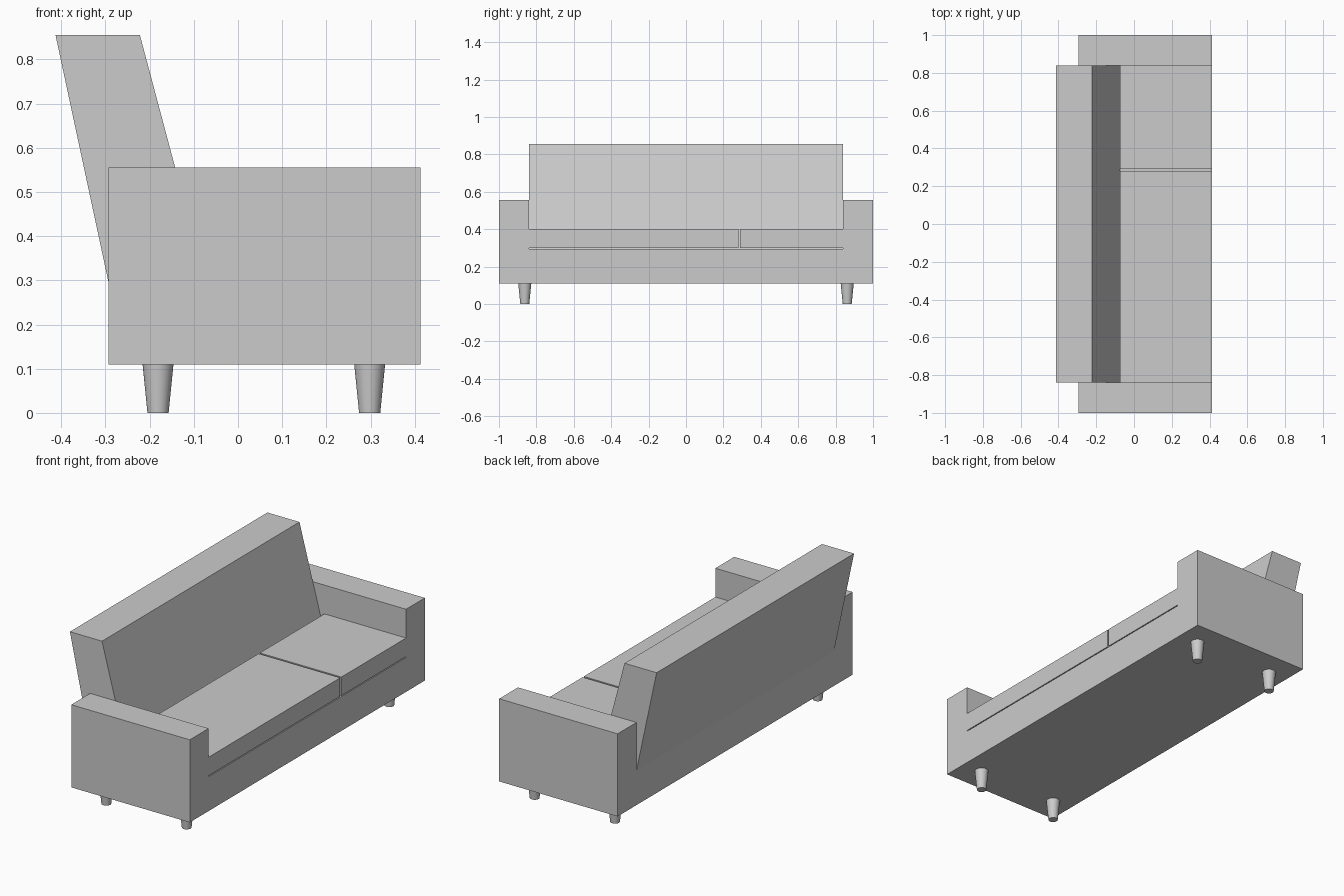
import bpy, bmesh
from mathutils import Vector

if "Cube" in bpy.data.objects:
    bpy.data.objects.remove(bpy.data.objects["Cube"])


def prism(name, profile, offset):
    """Extrude a planar profile along an offset vector."""
    bm = bmesh.new()
    face = bm.faces.new([bm.verts.new(p) for p in profile])
    new = bmesh.ops.extrude_face_region(bm, geom=[face])["geom"]
    bmesh.ops.translate(bm, vec=Vector(offset),
                        verts=[v for v in new if isinstance(v, bmesh.types.BMVert)])
    bmesh.ops.recalc_face_normals(bm, faces=bm.faces)
    mesh = bpy.data.meshes.new(name)
    bm.to_mesh(mesh)
    bm.free()
    obj = bpy.data.objects.new(name, mesh)
    bpy.context.collection.objects.link(obj)
    return obj


BACK, FRONT = -0.293, 0.413
INNER = 0.84
DECK, SEAT = 0.295, 0.40

# Base and both armrests as one U-shaped body
u = [(-1, 0.11), (1, 0.11), (1, 0.555), (INNER, 0.555),
     (INNER, DECK), (-INNER, DECK), (-INNER, 0.555), (-1, 0.555)]
prism("base_and_arms", [(BACK, y, z) for y, z in u], (FRONT - BACK, 0, 0))

# Slanted backrest between the arms
side = [(BACK, DECK), (-0.073, DECK), (-0.222, 0.855), (-0.413, 0.855)]
prism("backrest", [(x, -INNER, z) for x, z in side], (0, 2 * INNER, 0))

# Wide and narrow seat cushions, with thin gaps below and between
for name, y0, y1 in (("wide_seat_cushion", -INNER, 0.28),
                     ("narrow_seat_cushion", 0.29, INNER)):
    rect = [(-0.073, 0.30), (FRONT, 0.30), (FRONT, SEAT), (-0.073, SEAT)]
    prism(name, [(x, y0, z) for x, z in rect], (0, y1 - y0, 0))

# Four tapered legs
for x, row in ((-0.181, "back"), (0.298, "front")):
    for y, end in ((-0.862, "left"), (0.862, "right")):
        bpy.ops.mesh.primitive_cone_add(vertices=32, radius1=0.024, radius2=0.035,
                                        depth=0.11, location=(x, y, 0.055))
        bpy.context.object.name = f"{row}_{end}_leg"
        bpy.ops.object.shade_smooth_by_angle()
